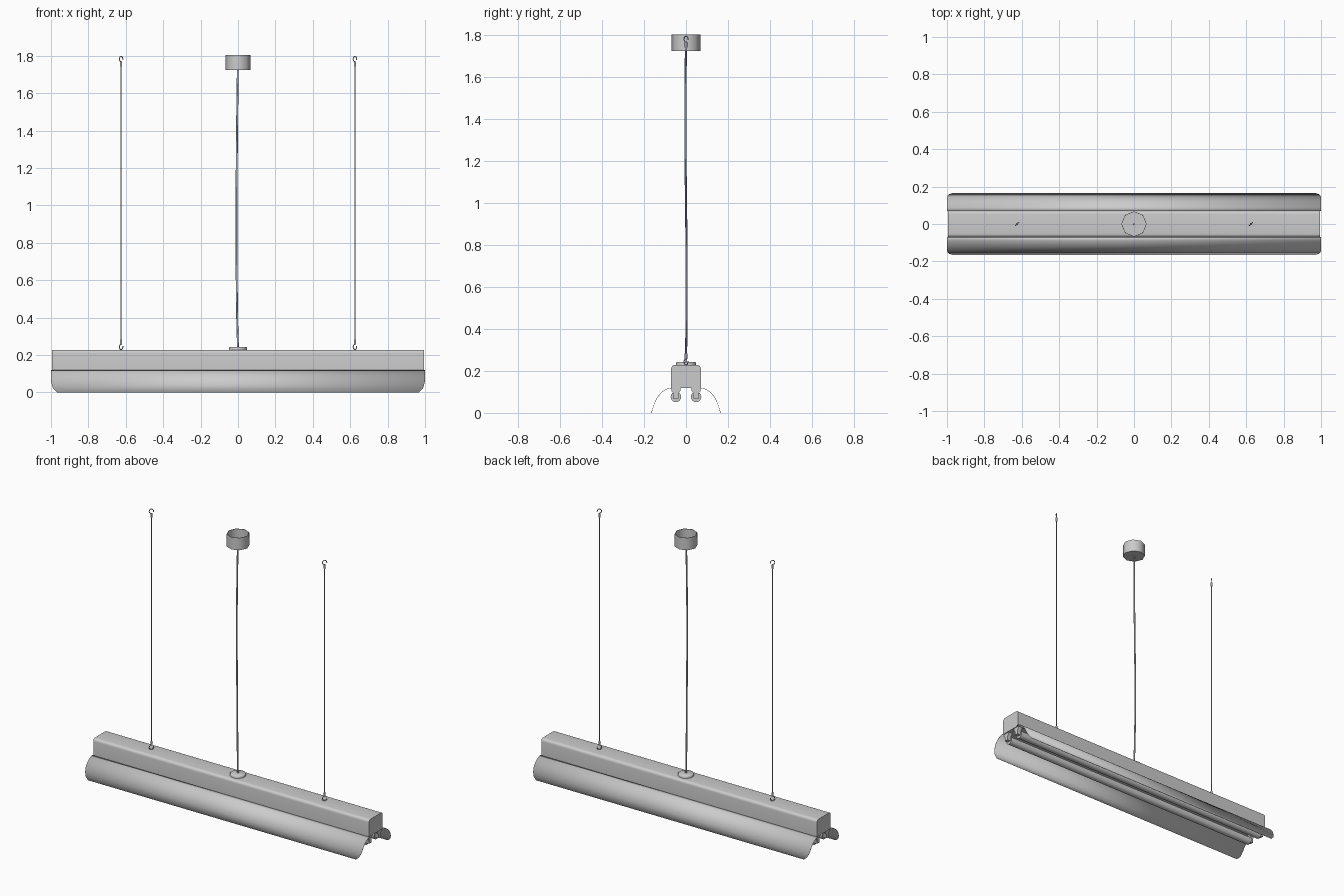
import bpy, bmesh, math
from mathutils import Vector

cube = bpy.data.objects.get("Cube")
if cube:
    bpy.data.objects.remove(cube, do_unlink=True)

grey = bpy.data.materials.new("light_grey_metal")
grey.use_nodes = True
COLOUR = (0.6, 0.6, 0.6, 1)
grey.diffuse_color = COLOUR
grey.node_tree.nodes["Principled BSDF"].inputs["Base Color"].default_value = COLOUR


def finish(name, bm, smooth=True):
    mesh = bpy.data.meshes.new(name)
    bm.to_mesh(mesh)
    bm.free()
    obj = bpy.data.objects.new(name, mesh)
    bpy.context.collection.objects.link(obj)
    mesh.materials.append(grey)
    if smooth:
        bpy.ops.object.select_all(action="DESELECT")
        obj.select_set(True)
        bpy.context.view_layer.objects.active = obj
        bpy.ops.object.shade_smooth_by_angle(angle=math.radians(50))
    return obj


def extrude_x(name, profile, x0, x1):
    """Solid bar along x from a (y, z) outline."""
    bm = bmesh.new()
    ends = [[bm.verts.new((x, y, z)) for y, z in profile] for x in (x0, x1)]
    bm.faces.new(ends[0])
    bm.faces.new(ends[1])
    n = len(profile)
    for i in range(n):
        j = (i + 1) % n
        bm.faces.new((ends[0][i], ends[0][j], ends[1][j], ends[1][i]))
    bmesh.ops.recalc_face_normals(bm, faces=bm.faces)
    return finish(name, bm)


def lathe(name, profile, sides):
    """Spin an (r, z) profile about the z axis."""
    bm = bmesh.new()
    verts = [bm.verts.new((r, 0, z)) for r, z in profile]
    edges = [bm.edges.new(pair) for pair in zip(verts, verts[1:])]
    bmesh.ops.spin(bm, geom=verts + edges, cent=(0, 0, 0), axis=(0, 0, 1),
                   angle=math.tau, steps=sides)
    bmesh.ops.remove_doubles(bm, verts=bm.verts, dist=1e-5)
    bmesh.ops.recalc_face_normals(bm, faces=bm.faces)
    return finish(name, bm)


def pipe(name, points, radius, sides=8):
    """Round pipe swept through points."""
    bm = bmesh.new()
    pts = [Vector(p) for p in points]
    first = pts[1] - pts[0]
    side = first.orthogonal().normalized()
    rings = []
    for i, p in enumerate(pts):
        t = (pts[min(i + 1, len(pts) - 1)] - pts[max(i - 1, 0)]).normalized()
        side = (side - t * side.dot(t)).normalized()
        up = t.cross(side)
        rings.append([bm.verts.new(p + radius * (side * math.cos(a) + up * math.sin(a)))
                      for a in (math.tau * k / sides for k in range(sides))])
    for a, b in zip(rings, rings[1:]):
        for k in range(sides):
            m = (k + 1) % sides
            bm.faces.new((a[k], a[m], b[m], b[k]))
    bm.faces.new(rings[0])
    bm.faces.new(rings[-1])
    bmesh.ops.recalc_face_normals(bm, faces=bm.faces)
    return finish(name, bm)


# Housing with rounded upper edges
HALF, BOTTOM, TOP, ROUND = 0.071, 0.118, 0.228, 0.018
corner = [(HALF - ROUND + ROUND * math.cos(a), TOP - ROUND + ROUND * math.sin(a))
          for a in (math.pi / 2 * k / 5 for k in range(6))]
right = [(HALF, BOTTOM)] + corner
extrude_x("housing", right + [(-y, z) for y, z in reversed(right)], -0.994, 0.994)

# Curved reflector wings with rounded lower corners
arc = [(0.069, 0.119), (0.088, 0.116), (0.106, 0.107), (0.122, 0.094),
       (0.135, 0.078), (0.146, 0.058), (0.154, 0.038), (0.160, 0.020), (0.166, 0)]
for sign, name in ((-1, "front_reflector"), (1, "back_reflector")):
    bm = bmesh.new()
    rows = []
    for y, z in arc:
        drop = max(0, 1 - z / 0.08)
        half = 1 - 0.038 * (1 - math.sqrt(1 - 0.98 * drop ** 2))
        rows.append([bm.verts.new((x, sign * y, z)) for x in (-half, half)])
    for a, b in zip(rows, rows[1:]):
        quad = (a[0], b[0], b[1], a[1])
        bm.faces.new(quad if sign < 0 else quad[::-1])
    wing = finish(name, bm)
    sheet = wing.modifiers.new("sheet", "SOLIDIFY")
    sheet.thickness = 0.002

# Fluorescent tubes and their end holders
for sign, name in ((-1, "front"), (1, "back")):
    y = sign * 0.048
    pipe(name + "_tube", [(-0.965, y, 0.076), (0.965, y, 0.076)], 0.025, 16)
    holder = [(y - 0.022, 0.122), (y - 0.022, 0.105), (y - 0.013, 0.095),
              (y - 0.013, 0.068), (y + 0.013, 0.068), (y + 0.013, 0.095),
              (y + 0.022, 0.105), (y + 0.022, 0.122)]
    for end, side in ((-1, "right"), (1, "left")):
        extrude_x(f"{name}_{side}_holder", holder, end * 0.962, end * 0.988)

# Ceiling canopy, an open cup
lathe("ceiling_canopy", [(0, 1.725), (0.068, 1.725), (0.068, 1.805),
                         (0.065, 1.805), (0.065, 1.728), (0, 1.728)], 8)

# Stepped cord base
lathe("cord_base", [(0, 0.226), (0.047, 0.226), (0.047, 0.239),
                    (0.043, 0.243), (0, 0.243)], 16)

# Power cord with a slight bow
cord = []
for k in range(13):
    t = k / 12
    bow = math.sin(math.pi * t) ** 0.7 if 0 < t < 1 else 0
    cord.append((-0.008 * bow * (1.3 - 0.6 * t), 0.003 * math.sin(math.tau * t),
                 0.235 + t * 1.54))
pipe("power_cord", cord, 0.005)

# Suspension wires with sleeves and open hooks at both ends
for sign, name in ((-1, "right"), (1, "left")):
    x = sign * 0.625
    pipe(name + "_wire", [(x, 0, 0.262), (x, 0, 1.765)], 0.0028, 6)
    for z, up, level in ((0.243, 1, "lower"), (1.782, -1, "upper")):
        pipe(f"{name}_{level}_sleeve", [(x, 0, z + up * 0.014), (x, 0, z + up * 0.04)],
             0.006)
        hook = []
        for k in range(13):
            a = math.radians(90 + 290 * k / 12)
            d = 0.013 * math.cos(a) * math.sqrt(0.5)
            hook.append((x + d, d, z + up * 0.014 * math.sin(a)))
        pipe(f"{name}_{level}_hook", hook, 0.0028, 6)
